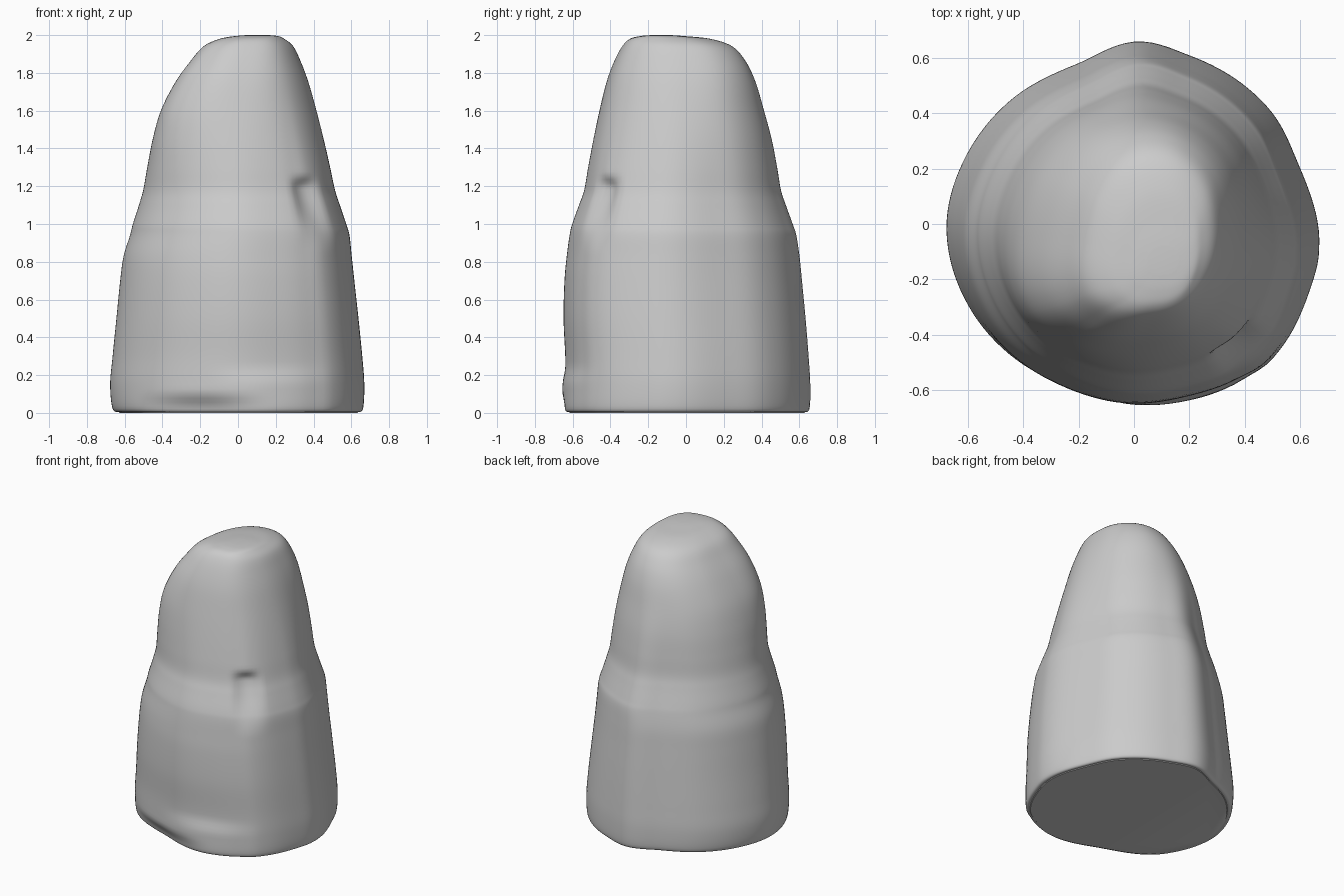
import bpy, bmesh, math

if "Cube" in bpy.data.objects:
    bpy.data.objects.remove(bpy.data.objects["Cube"])

SEGS, SUB = 128, 6

# Side profile rows: z, left x, right x, front y, back y
ROWS = [
    (0.004, -0.625, 0.635, -0.615, 0.625),
    (0.022, -0.662, 0.664, -0.640, 0.652),
    (0.150, -0.675, 0.671, -0.640, 0.656),
    (0.300, -0.662, 0.660, -0.641, 0.647),
    (0.500, -0.642, 0.640, -0.650, 0.631),
    (0.700, -0.622, 0.618, -0.645, 0.612),
    (0.830, -0.604, 0.604, -0.633, 0.599),
    (0.940, -0.570, 0.592, -0.618, 0.582),
    (1.000, -0.555, 0.575, -0.604, 0.563),
    (1.100, -0.523, 0.541, -0.568, 0.527),
    (1.180, -0.500, 0.515, -0.540, 0.501),
    (1.300, -0.478, 0.489, -0.519, 0.481),
    (1.450, -0.446, 0.454, -0.490, 0.452),
    (1.600, -0.398, 0.415, -0.457, 0.412),
    (1.750, -0.318, 0.372, -0.418, 0.368),
    (1.860, -0.240, 0.331, -0.377, 0.316),
    (1.940, -0.172, 0.292, -0.335, 0.245),
    (1.980, -0.090, 0.245, -0.295, 0.130),
    (1.995, -0.010, 0.210, -0.240, -0.010),
    (2.000, 0.050, 0.160, -0.180, -0.080),
]

# Cross-section outlines seen from above
BODY = [(0.67, -0.1), (0.6, 0.2), (0.5, 0.4), (0.4, 0.5), (0.2, 0.61), (0.01, 0.66),
        (-0.2, 0.58), (-0.45, 0.44), (-0.6, 0.25), (-0.675, -0.02), (-0.57, -0.35),
        (-0.43, -0.5), (-0.25, -0.6), (-0.03, -0.655), (0.2, -0.63), (0.4, -0.56),
        (0.5, -0.5), (0.63, -0.27)]
CROWN = [(0.24, 0.03), (0.21, 0.16), (0.12, 0.25), (0.0, 0.275), (-0.12, 0.23),
         (-0.2, 0.13), (-0.24, 0.0), (-0.235, -0.18), (-0.16, -0.25), (0.0, -0.275),
         (0.15, -0.225), (0.22, -0.12)]


def spline(a, b, c, d, t):
    return 0.5 * (2 * b + (c - a) * t + (2 * a - 5 * b + 4 * c - d) * t * t
                  + (3 * b - a - 3 * c + d) * t ** 3)


def smooth(lo, hi, v):
    t = min(1, max(0, (v - lo) / (hi - lo)))
    return t * t * (3 - 2 * t)


def bump(v, centre, half):
    d = abs(v - centre) / half
    return 0.0 if d >= 1 else (1 - d * d) ** 2


def resample(points, hx, hy):
    """Normalised closed outline, as one radius for each segment angle."""
    polar = sorted((math.atan2(y / hy, x / hx), math.hypot(x / hx, y / hy)) for x, y in points)
    n, full = len(polar), 2 * math.pi
    get = lambda i: (polar[i % n][0] + full * (i // n), polar[i % n][1])
    radii = []
    for s in range(SEGS):
        ang = -math.pi + full * s / SEGS
        i = max(k for k in range(-1, n) if get(k)[0] <= ang)
        t = (ang - get(i)[0]) / (get(i + 1)[0] - get(i)[0])
        radii.append(spline(*(get(i + k)[1] for k in (-1, 0, 1, 2)), t))
    return radii


body, crown = resample(BODY, 0.673, 0.658), resample(CROWN, 0.24, 0.275)

# Dense ring rows along the height
rings = []
for i in range(len(ROWS) - 1):
    quad = [ROWS[min(max(i + k, 0), len(ROWS) - 1)] for k in (-1, 0, 1, 2)]
    for j in range(SUB):
        rings.append([spline(*col, j / SUB) for col in zip(*quad)])
rings.append(list(ROWS[-1]))

bm = bmesh.new()
loops = []
for z, xl, xr, yf, yb in rings:
    w = smooth(1.0, 1.9, z)
    loop = []
    for s in range(SEGS):
        ang = -math.pi + 2 * math.pi * s / SEGS
        deg = math.degrees(ang)
        r = body[s] * (1 - w) + crown[s] * w
        x = (xl + xr) / 2 + (xr - xl) / 2 * r * math.cos(ang)
        y = (yf + yb) / 2 + (yb - yf) / 2 * r * math.sin(ang)
        # pocket at the front right shoulder
        depth = smooth(0.83, 1.15, z) * (1 - smooth(1.19, 1.27, z))
        k = -0.075 * depth * bump(deg, -47 - 5 * (z - 1.0), 12)
        # toe swelling and the undercut beside it at the front of the base
        k += 0.035 * (1 - smooth(0.14, 0.26, z)) * bump(deg, -74, 34)
        k -= 0.07 * (1 - smooth(0.02, 0.12, z)) * bump(deg, -108, 38)
        loop.append(bm.verts.new((x * (1 + k), y * (1 + k), max(z, 0))))
    loops.append(loop)

for a, b in zip(loops, loops[1:]):
    for s in range(SEGS):
        t = (s + 1) % SEGS
        bm.faces.new((a[s], a[t], b[t], b[s]))
bm.faces.new(loops[0][::-1])
bm.faces.new(loops[-1])
lowest = min(v.co.z for v in bm.verts)
for v in loops[0]:
    v.co.z -= lowest

mesh = bpy.data.meshes.new("tapered_body")
bm.to_mesh(mesh)
bm.free()
obj = bpy.data.objects.new("tapered_body", mesh)
bpy.context.collection.objects.link(obj)
bpy.context.view_layer.objects.active = obj
obj.select_set(True)
bpy.ops.object.shade_smooth_by_angle(angle=math.radians(50))
